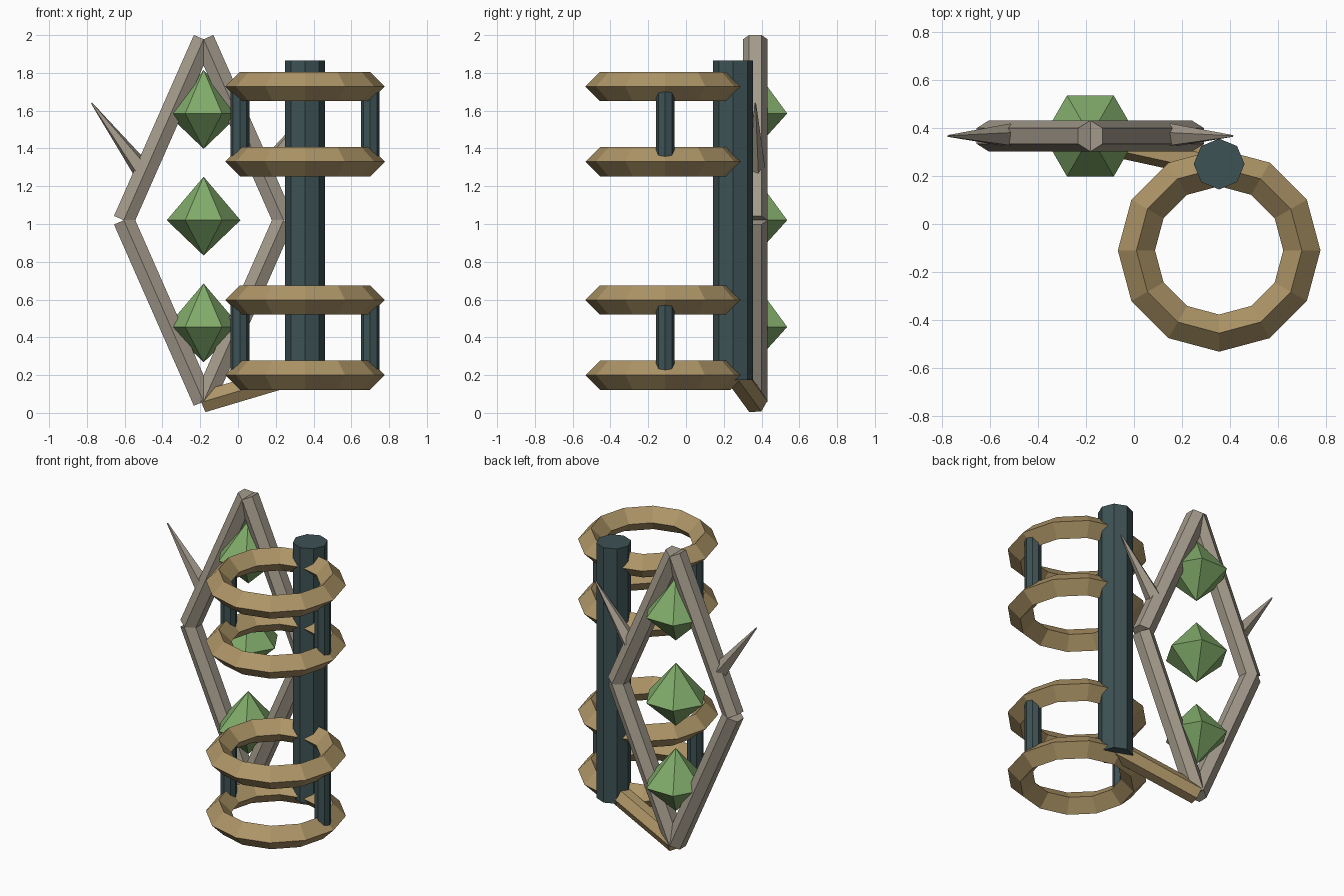
import bpy, bmesh, math
from mathutils import Vector, Matrix

cube = bpy.data.objects.get("Cube")
if cube:
    bpy.data.objects.remove(cube, do_unlink=True)


def material(name, color):
    m = bpy.data.materials.new(name)
    m.use_nodes = True
    m.diffuse_color = (*color, 1)
    bsdf = next(n for n in m.node_tree.nodes if n.type == 'BSDF_PRINCIPLED')
    bsdf.inputs["Base Color"].default_value = (*color, 1)
    bsdf.inputs["Roughness"].default_value = 0.8
    return m


BRASS = material("tan brass", (0.42, 0.30, 0.135))
STONE = material("warm grey", (0.37, 0.325, 0.26))
GREEN = material("crystal green", (0.22, 0.41, 0.145))
SLATE = material("dark slate", (0.048, 0.084, 0.09))


def finish(name, bm, mat):
    bmesh.ops.recalc_face_normals(bm, faces=bm.faces)
    mesh = bpy.data.meshes.new(name)
    bm.to_mesh(mesh)
    bm.free()
    mesh.materials.append(mat)
    obj = bpy.data.objects.new(name, mesh)
    bpy.context.collection.objects.link(obj)
    return obj


def bar(name, a, b, r1, r2, sides, mat):
    """Straight prism or cone from a to b with one corner facing +y."""
    a, b = Vector(a), Vector(b)
    d = (b - a).normalized()
    u = Vector((0, 1, 0))
    u = (u - d * u.dot(d)).normalized()
    rot = Matrix((u.cross(d), u, d)).transposed().to_4x4()
    bm = bmesh.new()
    bmesh.ops.create_cone(bm, cap_ends=True, segments=sides, radius1=r1, radius2=r2,
                          depth=(b - a).length,
                          matrix=Matrix.Translation((a + b) / 2) @ rot)
    return finish(name, bm, mat)


def crystal(name, center, r, up, down):
    """Six-sided double pyramid, taller above than below."""
    bm = bmesh.new()
    turn = Matrix.Rotation(math.pi / 2, 4, 'Z')
    for h, flip in ((up, 1), (down, -1)):
        place = Matrix.Translation(Vector(center) + Vector((0, 0, flip * h / 2)))
        tilt = Matrix.Diagonal((1, 1, flip, 1))
        bmesh.ops.create_cone(bm, cap_ends=False, segments=6, radius1=r, radius2=0,
                              depth=h, matrix=place @ tilt @ turn)
    bmesh.ops.remove_doubles(bm, verts=bm.verts, dist=0.0005)
    return finish(name, bm, GREEN)


# Main pole
PX = 0.355
bar("main_pole", (PX, 0.25, 0.175), (PX, 0.25, 1.865), 0.106, 0.106, 8, SLATE)

# Two cages, each a pair of rings joined by side posts
RY, MAJOR, MINOR = -0.11, 0.345, 0.0775
for cage, low, high in (("lower", 0.2, 0.598), ("upper", 1.33, 1.728)):
    for level, z in (("bottom", low), ("top", high)):
        bpy.ops.mesh.primitive_torus_add(major_segments=12, minor_segments=4,
                                         major_radius=MAJOR, minor_radius=MINOR,
                                         location=(PX, RY, z))
        ring = bpy.context.object
        ring.name = f"{cage}_cage_{level}_ring"
        ring.data.materials.append(BRASS)
        ring.data.shade_flat()
    for side, s in (("left", 1), ("right", -1)):
        x = PX + s * MAJOR
        bar(f"{cage}_cage_{side}_post", (x, RY, low), (x, RY, high), 0.05, 0.05, 8, SLATE)

# Diamond frame with a spike on each upper side
FX, FY, MID = -0.182, 0.367, 1.02
TOP, BOTTOM = (FX, FY, 1.978), (FX, FY, 0.06)
for side, s in (("left", 1), ("right", -1)):
    corner = (FX + s * 0.423, FY, MID)
    bar(f"{side}_upper_beam", corner, TOP, 0.065, 0.065, 6, STONE)
    bar(f"{side}_lower_beam", BOTTOM, corner, 0.065, 0.065, 6, STONE)
    bar(f"{side}_spike", (FX + s * 0.335, FY, 1.297), (FX + s * 0.593, FY, 1.64),
        0.052, 0.004, 5, STONE)

# Strut joining the frame foot to the pole
bar("foot_strut", BOTTOM, (PX, 0.25, 0.22), 0.065, 0.065, 6, BRASS)

# Crystals floating in the frame
for label, z in (("lower", 0.455), ("middle", MID), ("upper", 1.585)):
    crystal(f"{label}_crystal", (FX, FY, z), 0.195, 0.23, 0.187)
